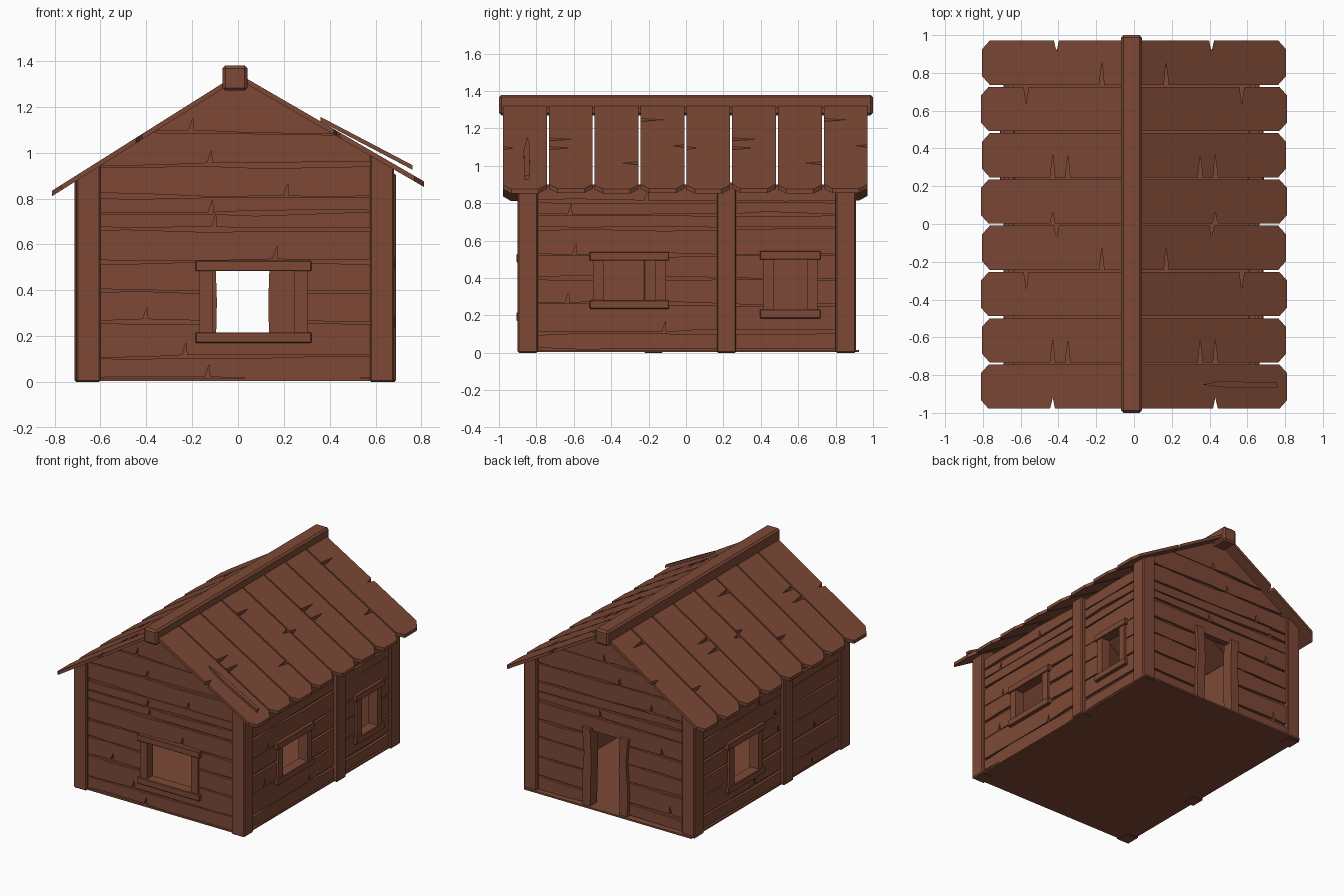
import bpy, bmesh, random
from mathutils import Vector

random.seed(7)
if "Cube" in bpy.data.objects:
    bpy.data.objects.remove(bpy.data.objects["Cube"], do_unlink=True)

wood = bpy.data.materials.new("brown_wood")
wood.use_nodes = True
colour = (0.205, 0.066, 0.037, 1)
wood.diffuse_color = colour
wood.node_tree.nodes["Principled BSDF"].inputs["Base Color"].default_value = colour

SLOPE = {1: 0.58, -1: 0.63}
PEAK = 1.345


def clip_to_roof(bm):
    for s in SLOPE:
        bmesh.ops.bisect_plane(
            bm, geom=bm.verts[:] + bm.edges[:] + bm.faces[:], dist=1e-5,
            plane_co=(0, 0, PEAK - 0.02), plane_no=(s * SLOPE[s], 0, 1), clear_outer=True)
        bmesh.ops.holes_fill(bm, edges=[e for e in bm.edges if e.is_boundary], sides=0)


def prism(name, outlines, d0, d1, place, clip=False, bevel=0):
    """Extrude flat outlines (a, b) from depth d0 to d1, placed in space by place(a, d, b)."""
    bm = bmesh.new()
    for outline in outlines:
        face = bm.faces.new([bm.verts.new(place(a, d0, b)) for a, b in outline])
        new = bmesh.ops.extrude_face_region(bm, geom=[face], use_keep_orig=True)["geom"]
        shift = place(0, d1, 0) - place(0, d0, 0)
        bmesh.ops.translate(bm, vec=shift, verts=[v for v in new if isinstance(v, bmesh.types.BMVert)])
    if bevel:
        bmesh.ops.recalc_face_normals(bm, faces=bm.faces)
        bmesh.ops.bevel(bm, geom=bm.edges[:], offset=bevel, segments=1, affect='EDGES')
    if clip:
        clip_to_roof(bm)
    bmesh.ops.recalc_face_normals(bm, faces=bm.faces)
    mesh = bpy.data.meshes.new(name)
    bm.to_mesh(mesh)
    bm.free()
    mesh.materials.append(wood)
    obj = bpy.data.objects.new(name, mesh)
    bpy.context.collection.objects.link(obj)
    return obj


def rect(a0, a1, b0, b1):
    return [(a0, b0), (a1, b0), (a1, b1), (a0, b1)]


def cut(obj, cutter):
    mod = obj.modifiers.new("opening", 'BOOLEAN')
    mod.operation, mod.solver, mod.object = 'DIFFERENCE', 'EXACT', cutter
    bpy.context.view_layer.objects.active = obj
    bpy.ops.object.modifier_apply(modifier=mod.name)


# Worn horizontal planks, sharing uneven seams
SEAMS = [0.015, 0.11, 0.26, 0.395, 0.525, 0.665, 0.74, 0.81, 0.945, 1.085, 1.34]


def planks(u0, u1, top):
    heights = [z for z in SEAMS if z < top - 0.03] + [top]
    edges = []
    for z in heights:
        line, tilt = [], random.uniform(-0.008, 0.008)
        for k in range(6):
            t = k / 5 if k in (0, 5) else (k + random.uniform(-0.35, 0.35)) / 5
            mid = z + tilt * (2 * t - 1) + random.uniform(-0.004, 0.004)
            line.append((u0 + t * (u1 - u0), mid, random.choice((0.002, 0.004, 0.007, 0.012))))
        edges.append(line)
    result = []
    for low, high in zip(edges, edges[1:]):
        bottom = [(u, z + g) for u, z, g in low]
        # split running up from the lower edge
        k = random.choice((1, 2, 3))
        u, z = bottom[k]
        bottom[k:k + 1] = [(u - 0.014, z), (u + 0.005, z + 0.055), (u + 0.008, z)]
        result.append(bottom + [(u, z - g) for u, z, g in reversed(high)])
    return result


def wall(name, place, u0, u1, top, openings, clip=False):
    boards = prism(name + "_planks", planks(u0, u1, top), -0.02, 0, place, clip)
    core = prism(name + "_core", [rect(u0, u1, 0.005, top)], -0.05, -0.018, place, clip)
    for hole in openings:
        cutter = prism("cutter", [rect(*hole)], -0.1, 0.1, place)
        cut(boards, cutter)
        cut(core, cutter)
        bpy.data.objects.remove(cutter, do_unlink=True)


def window_frame(name, place, u0, u1, z0, z1):
    """Outer size u0..u1 and z0..z1; returns the hole for the wall."""
    for part, low in (("sill", z0), ("header", z1 - 0.047)):
        prism(f"{name}_{part}", [rect(u0, u1, low, low + 0.047)], -0.055, 0.025, place, bevel=0.004)
    for part, left in (("jamb_a", u0 + 0.018), ("jamb_b", u1 - 0.073)):
        prism(f"{name}_{part}", [rect(left, left + 0.055, z0 + 0.04, z1 - 0.04)], -0.055, 0.016, place)
    return (u0 + 0.045, u1 - 0.045, z0 + 0.03, z1 - 0.03)


def front(a, d, b): return Vector((a, -0.88 - d, b))
def back(a, d, b): return Vector((a, 0.885 + d, b))
def left(a, d, b): return Vector((0.66 + d, a, b))
def right(a, d, b): return Vector((-0.685 - d, a, b))
def upright(a, d, b): return Vector((a, b, d))


# Walls with their windows and door
wall("front_wall", front, -0.68, 0.655, 1.34,
     [window_frame("front_window", front, -0.185, 0.32, 0.17, 0.53)], True)
wall("left_wall", left, -0.86, 0.865, 0.9,
     [window_frame("left_large_window", left, -0.515, -0.09, 0.235, 0.54),
      window_frame("left_small_window", left, 0.395, 0.72, 0.185, 0.545)])
wall("right_wall", right, -0.86, 0.865, 0.9,
     [window_frame("right_window", right, 0.09, 0.515, 0.18, 0.545)])
wall("back_wall", back, -0.68, 0.655, 1.34, [(-0.13, 0.17, 0.01, 0.56)], True)

# Bowed door jambs
for name, x, s in (("door_jamb_left", 0.14, 1), ("door_jamb_right", -0.10, -1)):
    outline = [(x, 0.012), (x + s * 0.06, 0.012), (x + s * 0.065, 0.2), (x + s * 0.05, 0.4),
               (x + s * 0.065, 0.58), (x, 0.58), (x - s * 0.008, 0.35)]
    prism(name, [outline], -0.055, 0.025, back)

# Floor
prism("floor", [rect(-0.69, 0.665, -0.885, 0.925)], 0.004, 0.016, upright)

# Corner and middle posts
for fx, x in (("left", 0.575), ("right", -0.705)):
    for fy, y in (("front", -0.9), ("back", 0.8)):
        prism(f"{fy}_{fx}_post", [rect(x, x + 0.105, y, y + 0.108)], 0, 1.05, upright, True, 0.007)
prism("left_middle_post", [rect(0.6, 0.688, 0.165, 0.268)], 0, 0.91, upright, True, 0.007)
prism("right_middle_post", [rect(-0.713, -0.625, -0.225, -0.122)], 0, 0.88, upright, True, 0.007)

# Roof boards: clipped eave corners, V splits at (distance, edge, depth)
SPLITS = [[(0.43, -1, 0.06)], [(0.35, -1, 0.12), (0.43, -1, 0.12)],
          [(0.57, 1, 0.09)], [(0.17, -1, 0.12), (0.41, 1, 0.06)]]
for s, side in ((1, "left"), (-1, "right")):
    def slope_place(a, d, b):
        return Vector((s * a, b, PEAK - SLOPE[s] * a + d))
    for i in range(8):
        y0, y1 = -0.978 + i * 0.245, -0.978 + i * 0.245 + 0.234
        end = 0.81 - 0.006 * (i % 2)
        lower, upper = [(0, y0)], [(0, y1)]
        for dist, edge, depth in SPLITS[i % 4]:
            if edge < 0:
                lower += [(dist - 0.012, y0), (dist, y0 + depth), (dist + 0.014, y0)]
            else:
                upper += [(dist - 0.012, y1), (dist, y1 - depth), (dist + 0.014, y1)]
        lower += [(end - 0.04, y0), (end, y0 + 0.045)]
        upper += [(end - 0.04, y1), (end, y1 - 0.045)]
        prism(f"{side}_roof_board_{i + 1}", [lower + upper[::-1]], -0.024, 0, slope_place)


# Lifted splinter on the front roof board
def splinter_place(a, d, b):
    return Vector((a, b, PEAK - 0.525 * a + d))


prism("roof_splinter", [[(0.36, -0.85), (0.5, -0.868), (0.76, -0.865), (0.755, -0.838), (0.45, -0.833)]],
      -0.02, 0, splinter_place)

# Ridge beam
prism("ridge_beam", [rect(-0.068, 0.042, -1, 1)], 1.27, 1.38, upright, bevel=0.013)
